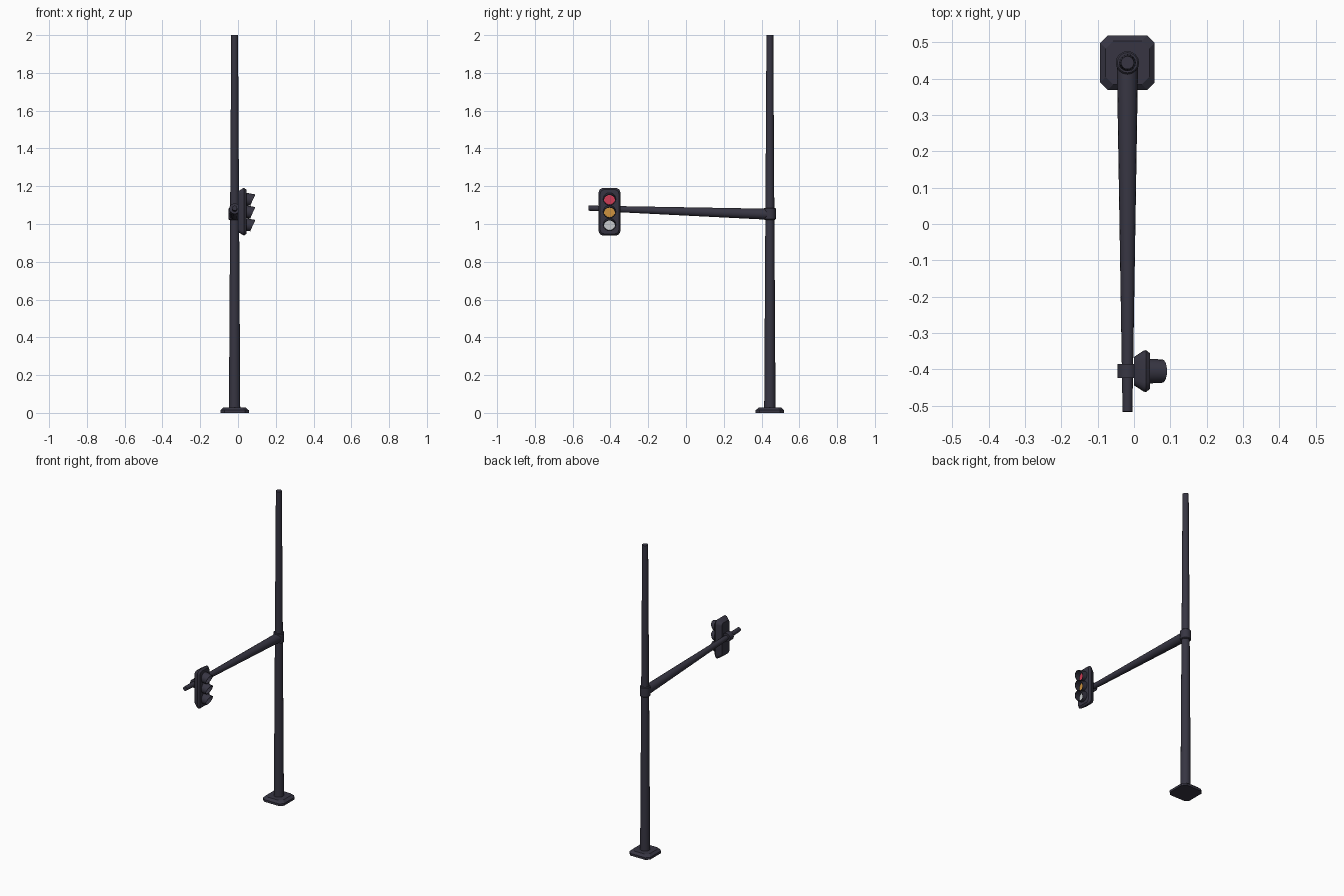
import bpy, bmesh, math
from mathutils import Vector

if "Cube" in bpy.data.objects:
    bpy.data.objects.remove(bpy.data.objects["Cube"])


def material(name, rgb):
    m = bpy.data.materials.new(name)
    m.diffuse_color = (*rgb, 1)
    m.use_nodes = True
    m.node_tree.nodes["Principled BSDF"].inputs["Base Color"].default_value = m.diffuse_color
    return m


DARK = material("dark_metal", (0.038, 0.036, 0.055))
RED = material("red_lens", (0.62, 0.045, 0.09))
AMBER = material("amber_lens", (0.62, 0.29, 0.05))
PALE = material("pale_lens", (0.58, 0.6, 0.62))
PX, PY = -0.018, 0.444   # pole axis
HY, HZ = -0.405, 1.065   # signal head centre


def loft(name, rings, mat, closed=False, angle=35):
    """Skin a list of equal-length rings; cap the ends or join last to first."""
    bm = bmesh.new()
    vs = [[bm.verts.new(p) for p in r] for r in rings]
    pairs = list(zip(vs, vs[1:]))
    if closed:
        pairs.append((vs[-1], vs[0]))
    else:
        bm.faces.new(vs[0])
        bm.faces.new(vs[-1])
    n = len(vs[0])
    for a, b in pairs:
        for i in range(n):
            j = (i + 1) % n
            bm.faces.new((a[i], a[j], b[j], b[i]))
    bmesh.ops.recalc_face_normals(bm, faces=bm.faces)
    me = bpy.data.meshes.new(name)
    bm.to_mesh(me)
    bm.free()
    me.materials.append(mat)
    ob = bpy.data.objects.new(name, me)
    bpy.context.collection.objects.link(ob)
    bpy.ops.object.select_all(action='DESELECT')
    ob.select_set(True)
    bpy.context.view_layer.objects.active = ob
    bpy.ops.object.shade_smooth_by_angle(angle=math.radians(angle))
    return ob


def tube(name, stations, mat, n=16):
    """Solid round bar through (centre, radius) stations."""
    axis = Vector(stations[-1][0]) - Vector(stations[0][0])
    q = axis.to_track_quat('Z', 'Y')
    rings = []
    for c, r in stations:
        rings.append([Vector(c) + q @ Vector((r * math.cos(t), r * math.sin(t), 0))
                      for t in (2 * math.pi * i / n for i in range(n))])
    return loft(name, rings, mat)


def rounded(hw, hh, r, steps):
    """Rectangle outline with rounded (or chamfered, steps=1) corners."""
    pts = []
    for k, (sx, sy) in enumerate(((1, 1), (-1, 1), (-1, -1), (1, -1))):
        for i in range(steps + 1):
            a = math.pi / 2 * (k + i / steps)
            pts.append((sx * (hw - r) + r * math.cos(a), sy * (hh - r) + r * math.sin(a)))
    return pts


# Base plate: chamfered square sloping in toward the top
loft("base_plate", [[(PX + u, PY + v, z) for u, v in rounded(h, h, 0.021, 1)]
                    for h, z in ((0.075, 0), (0.075, 0.014), (0.06, 0.028))], DARK, angle=25)

# Pole, collar and arm
tube("pole", [((PX, PY, 0.02), 0.03), ((PX, PY, 2.0), 0.018)], DARK)
tube("pole_collar", [((PX, PY, 1.022), 0.028), ((PX, PY, 1.026), 0.032),
                     ((PX, PY, 1.082), 0.032), ((PX, PY, 1.086), 0.028)], DARK)
tube("arm", [((PX, PY - 0.015, 1.052), 0.029), ((PX, -0.517, 1.084), 0.0135)], DARK)

# Clamp holding the signal head on the arm
tube("arm_clamp", [((PX, -0.424, 1.081), 0.028), ((PX, -0.386, 1.080), 0.028)], DARK)

# Signal housing: rounded box, widest near the front
loft("signal_housing", [[(x, HY + u, HZ + v) for u, v in rounded(0.058 - d, 0.126 - d, 0.026 - d * 0.5, 4)]
                        for x, d in ((0.0, 0.019), (0.026, 0.002), (0.033, 0.0), (0.044, 0.009))], DARK)

# Lenses and their tilted, slant-cut visors
N = 16
for name, mat, z in (("red", RED, 1.132), ("amber", AMBER, 1.065), ("pale", PALE, 0.997)):
    tube(name + "_lens", [((0.041, HY, z), 0.031), ((0.048, HY, z), 0.030)], mat)

    def visor_ring(r, front):
        pts = []
        for i in range(N):
            a = 2 * math.pi * i / N
            x = 0.078 + 0.013 * math.cos(a) if front else 0.042
            drop = (x - 0.042) * 0.15
            pts.append((x, HY + r * math.sin(a), z + r * math.cos(a) - drop))
        return pts

    loft(name + "_visor", [visor_ring(0.034, False), visor_ring(0.032, True),
                           visor_ring(0.029, True), visor_ring(0.031, False)], DARK, closed=True)
